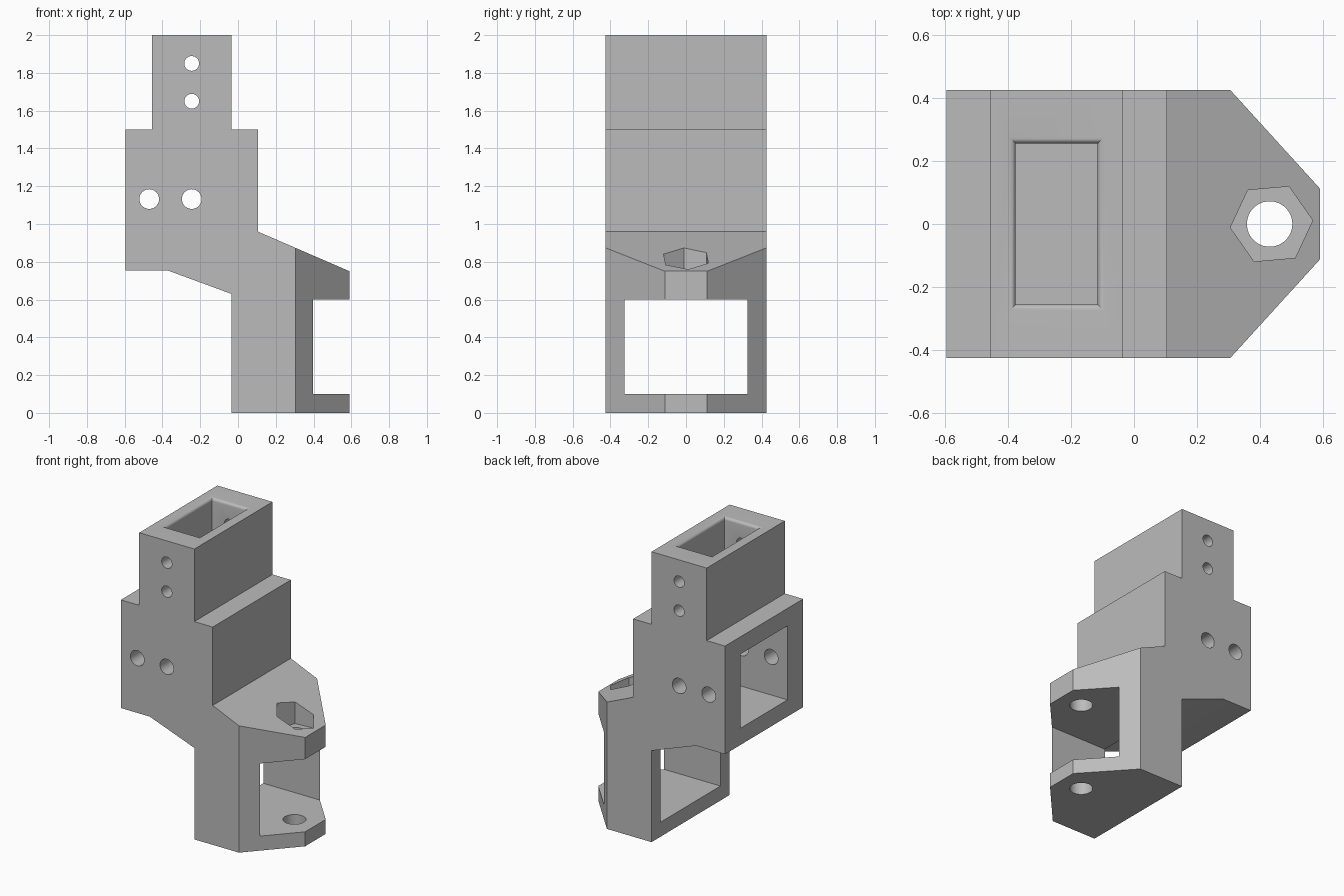
import bpy, bmesh, math
from mathutils import Matrix, Vector

cube = bpy.data.objects.get("Cube")
if cube:
    bpy.data.objects.remove(cube, do_unlink=True)

HALF = 0.425  # half depth of the bracket

grey = bpy.data.materials.new("plain grey")
grey.use_nodes = True
colour = (0.5, 0.5, 0.5, 1)
grey.diffuse_color = colour
grey.node_tree.nodes["Principled BSDF"].inputs["Base Color"].default_value = colour


def loft(name, rings):
    """Solid through a stack of rings that share one vertex count."""
    bm = bmesh.new()
    loops = [[bm.verts.new(p) for p in ring] for ring in rings]
    n = len(loops[0])
    for a, b in zip(loops, loops[1:]):
        for i in range(n):
            bm.faces.new((a[i], a[(i + 1) % n], b[(i + 1) % n], b[i]))
    bm.faces.new(loops[0])
    bm.faces.new(loops[-1])
    bmesh.ops.recalc_face_normals(bm, faces=bm.faces)
    mesh = bpy.data.meshes.new(name)
    bm.to_mesh(mesh)
    bm.free()
    mesh.materials.append(grey)
    obj = bpy.data.objects.new(name, mesh)
    bpy.context.collection.objects.link(obj)
    return obj


def box(name, x0, x1, y, z0, z1):
    ring = [(x0, -y), (x1, -y), (x1, y), (x0, y)]
    return loft(name, [[(px, py, z) for px, py in ring] for z in (z0, z1)])


def prism(name, radius, sides, start, end, turn=0):
    """Regular prism or cylinder between two points."""
    start, end = Vector(start), Vector(end)
    rot = (end - start).to_track_quat('Z', 'Y')
    angles = [turn + math.tau * i / sides for i in range(sides)]
    circle = [rot @ Vector((math.cos(a), math.sin(a), 0)) * radius for a in angles]
    return loft(name, [[p + c for c in circle] for p in (start, end)])


def carve(target, tool, operation='DIFFERENCE'):
    mod = target.modifiers.new(tool.name, 'BOOLEAN')
    mod.operation = operation
    mod.solver = 'EXACT'
    mod.object = tool
    bpy.context.view_layer.objects.active = target
    bpy.ops.object.modifier_apply(modifier=mod.name)
    bpy.data.objects.remove(tool, do_unlink=True)


# Stepped side profile of the body
profile = [(-0.595, 0.755), (-0.375, 0.755), (-0.035, 0.63), (-0.035, 0),
           (0.59, 0), (0.59, 0.75), (0.105, 0.96), (0.105, 1.5),
           (-0.035, 1.5), (-0.035, 2), (-0.455, 2), (-0.455, 1.5), (-0.595, 1.5)]
body = loft("mounting_bracket", [[(x, y, z) for x, z in profile] for y in (-HALF, HALF)])

# Slanted corners of the hinge end
plan = [(-1, -0.6), (0.142, -0.6), (0.305, -HALF), (0.59, -0.112), (0.8, -0.112),
        (0.8, 0.112), (0.59, 0.112), (0.305, HALF), (0.142, 0.6), (-1, 0.6)]
carve(body, loft("plan_outline", [[(x, y, z) for x, y in plan] for z in (-1, 3)]),
      'INTERSECT')

# Window through the lower block, leaving two flanges
carve(body, box("lower_window", -0.5, 1, 0.325, 0.1, 0.6))

# Square pocket in the back block
carve(body, box("side_socket", -1, -0.115, 0.255, 0.87, 1.38))

# Top socket with a rounded rim
R = 0.02
rims = [(0, 1.5)]
for i in range(6):
    t = math.pi / 2 * i / 5
    rims.append((R * (1 - math.cos(t)), 2 - R + R * math.sin(t)))
rims.append((R, 2.1))
rings = [[(-0.375 - o, -0.255 - o, z), (-0.115 + o, -0.255 - o, z),
          (-0.115 + o, 0.255 + o, z), (-0.375 - o, 0.255 + o, z)] for o, z in rims]
carve(body, loft("top_socket", rings))

# Cross holes through both sockets
for x, z, r in [(-0.245, 1.85, 0.039), (-0.245, 1.65, 0.039),
                (-0.47, 1.132, 0.052), (-0.245, 1.132, 0.052)]:
    carve(body, prism("cross_hole", r, 40, (x, -1, z), (x, 1, z)))

# Hinge bolt hole and hexagonal nut recess
carve(body, prism("bolt_hole", 0.072, 48, (0.43, 0, -1), (0.43, 0, 1.2)))
carve(body, prism("nut_recess", 0.131, 6, (0.436, 0, 0.7), (0.436, 0, 1.2),
                  math.radians(5)))

# Smooth holes and rim, crisp edges elsewhere
bpy.ops.object.select_all(action='DESELECT')
body.select_set(True)
bpy.context.view_layer.objects.active = body
bpy.ops.object.shade_smooth_by_angle(angle=math.radians(25))
